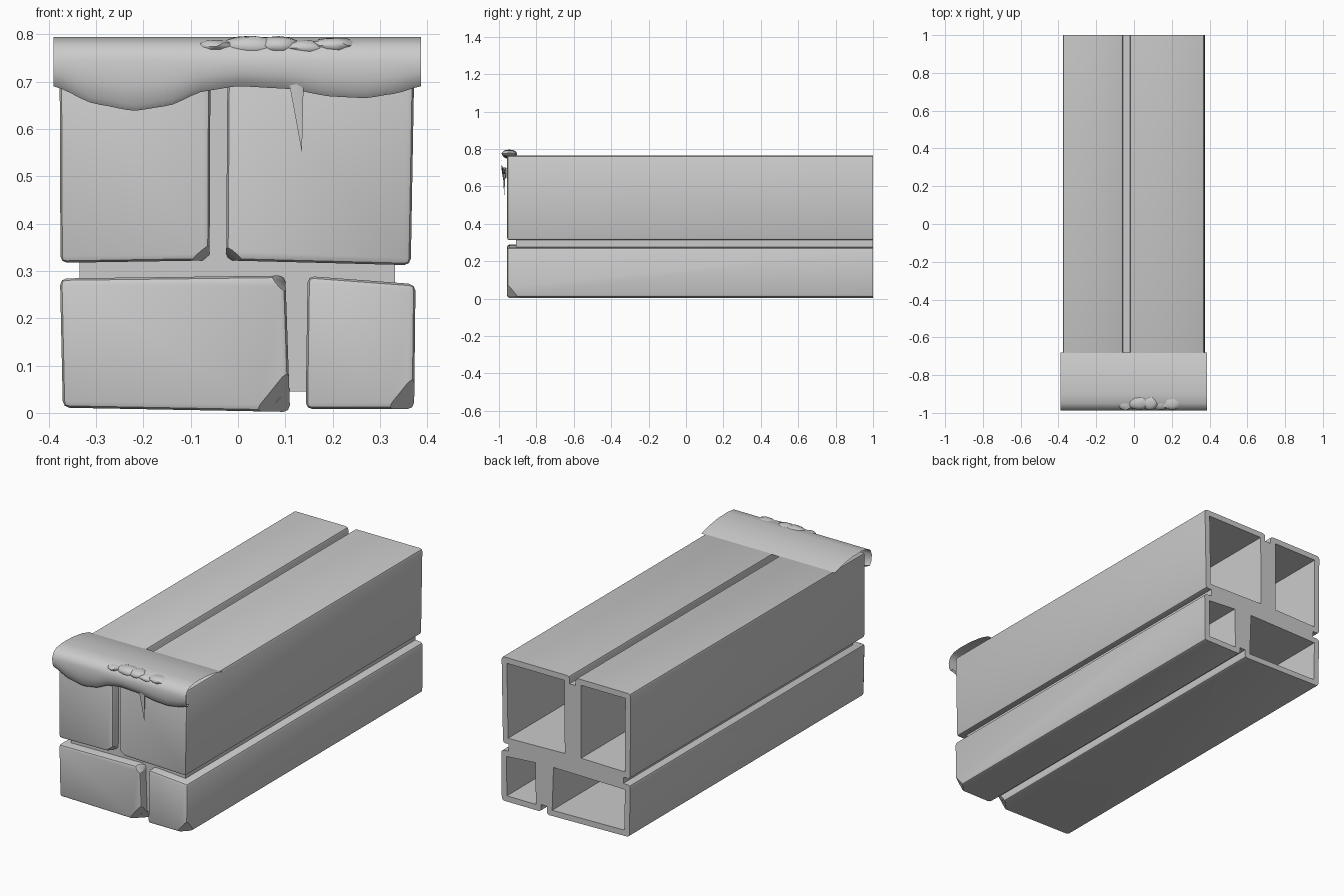
import bpy, bmesh, math, random
from mathutils import Vector

random.seed(4)
if "Cube" in bpy.data.objects:
    bpy.data.objects.remove(bpy.data.objects["Cube"])

grey = bpy.data.materials.new("stone grey")
grey.use_nodes = True
grey.diffuse_color = (0.6, 0.6, 0.6, 1)
grey.node_tree.nodes["Principled BSDF"].inputs["Base Color"].default_value = (0.6, 0.6, 0.6, 1)

FRONT, BACK, WALL = -0.957, 1.0, 0.03


def finish(name, bm, angle=35):
    mesh = bpy.data.meshes.new(name)
    bm.to_mesh(mesh)
    bm.free()
    mesh.materials.append(grey)
    obj = bpy.data.objects.new(name, mesh)
    bpy.context.collection.objects.link(obj)
    bpy.ops.object.select_all(action='DESELECT')
    obj.select_set(True)
    bpy.context.view_layer.objects.active = obj
    bpy.ops.object.shade_smooth_by_angle(angle=math.radians(angle))
    return obj


def block(name, corners, chips):
    """Long worn stone, hollow and open at the back; chips are (point, normal) cuts."""
    bm = bmesh.new()
    base = bm.faces.new([bm.verts.new((x, BACK, z)) for x, z in corners])
    ext = bmesh.ops.extrude_face_region(bm, geom=[base], use_keep_orig=True)
    for v in ext["geom"]:
        if isinstance(v, bmesh.types.BMVert):
            v.co.y = FRONT
    bmesh.ops.recalc_face_normals(bm, faces=bm.faces)
    edges = [e for e in bm.edges if min(v.co.y for v in e.verts) < 0]
    bmesh.ops.bevel(bm, geom=edges, offset=0.014, segments=2, profile=0.5, affect='EDGES')
    # Broken front corners
    for point, normal in chips:
        cut = bmesh.ops.bisect_plane(bm, geom=bm.verts[:] + bm.edges[:] + bm.faces[:],
                                     plane_co=point, plane_no=normal, clear_outer=True)
        rim = [e for e in cut["geom_cut"] if isinstance(e, bmesh.types.BMEdge)]
        bmesh.ops.holes_fill(bm, edges=rim, sides=0)
    bmesh.ops.recalc_face_normals(bm, faces=bm.faces)
    # Hollow the stone from its back end
    end = max(bm.faces, key=lambda f: f.calc_center_median().y)
    bmesh.ops.inset_region(bm, faces=[end], thickness=WALL, use_even_offset=True)
    end = bmesh.ops.extrude_discrete_faces(bm, faces=[end])["faces"][0]
    bmesh.ops.translate(bm, verts=end.verts[:], vec=(0, FRONT + WALL - BACK, 0))
    return finish(name, bm)


block("upper_right_stone", [(-0.375, 0.317), (-0.06, 0.322), (-0.058, 0.765), (-0.377, 0.765)],
      [((-0.075, FRONT + 0.02, 0.335), (0.6, -0.35, -0.7))])
block("upper_left_stone", [(-0.025, 0.322), (0.365, 0.312), (0.373, 0.765), (-0.022, 0.765)],
      [((-0.01, FRONT + 0.02, 0.332), (-0.6, -0.35, -0.7))])
block("lower_right_stone", [(-0.37, 0.011), (0.11, 0.002), (0.1, 0.29), (-0.376, 0.284)],
      [((0.08, FRONT + 0.02, 0.035), (0.62, -0.6, -0.5)),
       ((0.095, FRONT + 0.02, 0.27), (0.7, -0.4, 0.6))])
block("lower_left_stone", [(0.143, 0.008), (0.372, 0.008), (0.375, 0.272), (0.147, 0.289)],
      [((0.355, FRONT + 0.02, 0.035), (0.62, -0.6, -0.5))])


def box(name, x0, x1, z0, z1):
    bm = bmesh.new()
    bmesh.ops.create_cube(bm, size=1)
    for v in bm.verts:
        v.co = ((x0, x1)[v.co.x > 0], (-0.91, BACK)[v.co.y > 0], (z0, z1)[v.co.z > 0])
    return finish(name, bm)


# Mortar filling the joints between stones
box("level_mortar", -0.335, 0.332, 0.275, 0.33)
box("upper_mortar", -0.07, -0.012, 0.32, 0.725)
box("lower_mortar", 0.095, 0.155, 0.045, 0.28)

# Snow sheet folded over the front edge, with a wavy hanging lip
HEM = [(-0.39, 0.69), (-0.3, 0.652), (-0.22, 0.638), (-0.15, 0.648), (-0.07, 0.68), (0, 0.69),
       (0.1, 0.685), (0.2, 0.668), (0.27, 0.665), (0.33, 0.674), (0.387, 0.69)]


def hem_height(x):
    for (xa, za), (xb, zb) in zip(HEM, HEM[1:]):
        if x <= xb + 1e-6:
            t = (x - xa) / (xb - xa)
            return za + (zb - za) * t * t * (3 - 2 * t) * 0.5 + (zb - za) * t * 0.5


bm = bmesh.new()
COLS = 40
rows = []
for i in range(COLS + 1):
    x = -0.39 + 0.777 * i / COLS
    h = hem_height(x)
    profile = [(-0.68, 0.764), (-0.74, 0.781), (-0.82, 0.792), (-0.9, 0.794), (-0.95, 0.788),
               (-0.977, 0.772), (-0.988, 0.745), (-0.986, (0.745 + h) / 2), (-0.98, h + 0.012),
               (-0.97, h), (-0.96, h + 0.008)]
    rows.append([bm.verts.new((x, y, z)) for y, z in profile])
for a, b in zip(rows, rows[1:]):
    for j in range(len(a) - 1):
        bm.faces.new((a[j], a[j + 1], b[j + 1], b[j]))
bmesh.ops.recalc_face_normals(bm, faces=bm.faces)
finish("snow_sheet", bm, 60)

# Lumps of snow along the folded edge
bm = bmesh.new()
for x, width, z, height in [(-0.045, 0.045, 0.774, 0.015), (0.03, 0.07, 0.773, 0.025),
                            (0.085, 0.05, 0.776, 0.022), (0.14, 0.055, 0.771, 0.018),
                            (0.2, 0.055, 0.776, 0.018)]:
    ball = bmesh.ops.create_icosphere(bm, subdivisions=2, radius=1)["verts"]
    for v in ball:
        p = v.co * random.uniform(0.9, 1.03)
        v.co = Vector((x + p.x * width, -0.945 + p.y * 0.042, z + p.z * height))
finish("snow_lumps", bm, 40)

# Icicle hanging from the lip
bm = bmesh.new()
bmesh.ops.create_cone(bm, segments=6, radius1=0.0, radius2=0.018, depth=0.15, cap_ends=True)
for v in bm.verts:
    v.co = (v.co.x + 0.135 - 0.08 * (v.co.z + 0.075), v.co.y * 0.5 - 0.972, v.co.z + 0.625)
finish("icicle", bm)
